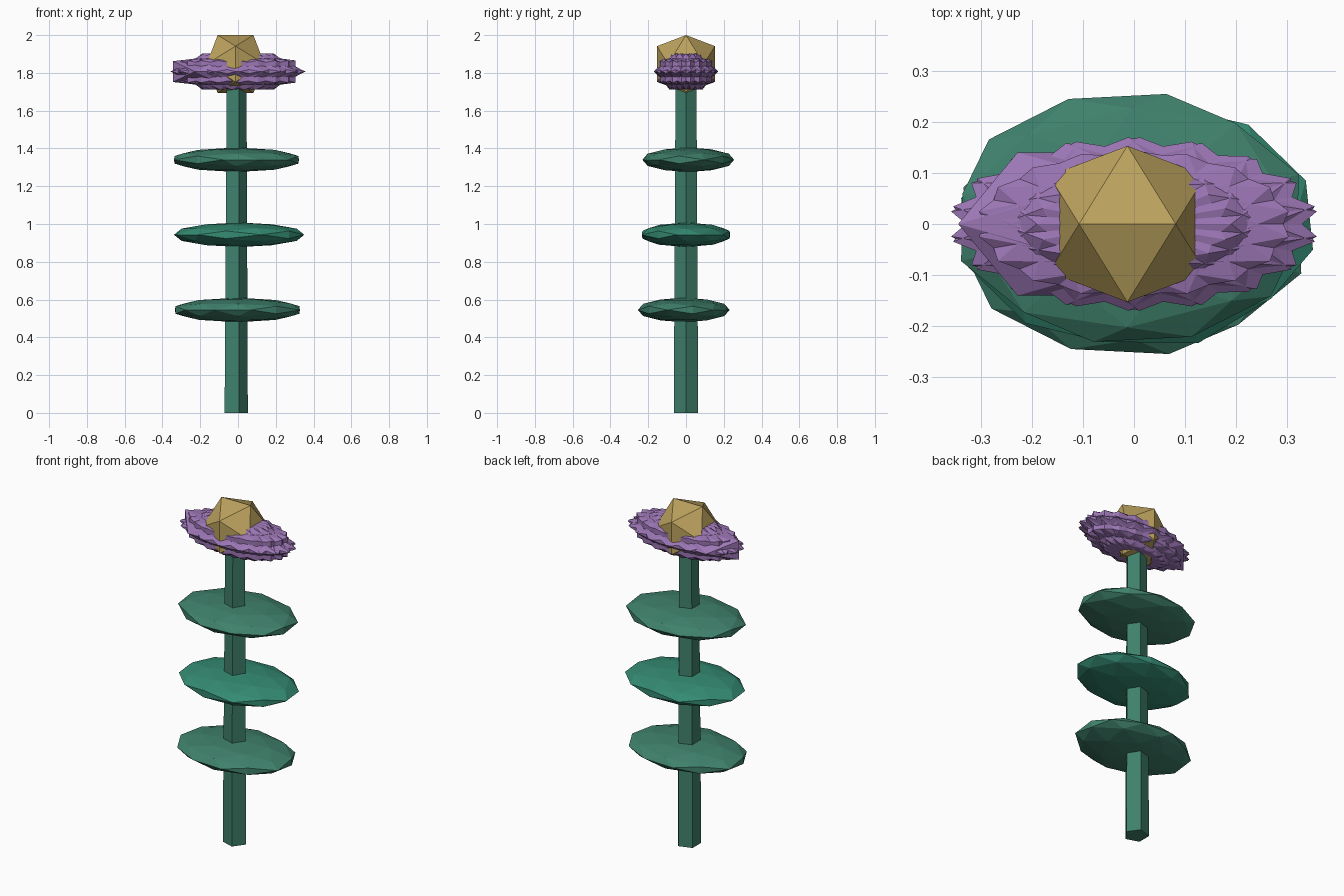
import bpy, bmesh, math
from mathutils import Matrix

if "Cube" in bpy.data.objects:
    bpy.data.objects.remove(bpy.data.objects["Cube"])

CX = -0.013


def material(name, col):
    m = bpy.data.materials.new(name)
    m.diffuse_color = (*col, 1)
    m.use_nodes = True
    m.node_tree.nodes["Principled BSDF"].inputs["Base Color"].default_value = m.diffuse_color
    return m


STEM = material("stem_green", (0.05, 0.22, 0.15))
LEAF = material("leaf_green", (0.05, 0.22, 0.15))
LEAF_BRIGHT = material("leaf_bright_green", (0.035, 0.26, 0.17))
PURPLE = material("petal_purple", (0.33, 0.18, 0.46))
GOLD = material("centre_gold", (0.50, 0.36, 0.11))


def finish(name, bm, mat):
    bmesh.ops.recalc_face_normals(bm, faces=bm.faces)
    me = bpy.data.meshes.new(name)
    bm.to_mesh(me)
    bm.free()
    me.materials.append(mat)
    ob = bpy.data.objects.new(name, me)
    bpy.context.collection.objects.link(ob)
    return ob


def add_ico(bm, loc, scale, turn=0.0, detail=1):
    """Icosahedron with an edge on top, turned about z, then stretched."""
    mat = (Matrix.Translation(loc)
           @ Matrix.Diagonal((*scale, 1))
           @ Matrix.Rotation(math.radians(turn), 4, 'Z')
           @ Matrix.Rotation(-math.atan(0.618034), 4, 'Y'))
    bmesh.ops.create_icosphere(bm, subdivisions=detail, radius=1, matrix=mat)


# five-sided tapered stem, corner towards +x
bm = bmesh.new()
rings = []
for z, r, cx in ((0, 0.068, -0.016), (1.77, 0.058, CX)):
    rings.append([bm.verts.new((cx + r * math.cos(k * math.tau / 5),
                                r * math.sin(k * math.tau / 5), z)) for k in range(5)])
for k in range(5):
    j = (k + 1) % 5
    bm.faces.new((rings[0][k], rings[0][j], rings[1][j], rings[1][k]))
bm.faces.new(rings[0][::-1])
bm.faces.new(rings[1])
finish("stem", bm, STEM)

# three flattened faceted leaves
leaves = (("lower_leaf", -0.003, -0.012, 0.545, 70, LEAF),
          ("middle_leaf", 0.006, 0.0, 0.943, 20, LEAF_BRIGHT),
          ("upper_leaf", -0.008, 0.012, 1.34, 110, LEAF))
for name, x, y, z, turn, mat in leaves:
    bm = bmesh.new()
    add_ico(bm, (x, y, z), (0.352, 0.248, 0.065), turn, 2)
    finish(name, bm, mat)

# spiky blossom: turned icosahedra sharing one centre
bm = bmesh.new()
N = 9
for i in range(N):
    add_ico(bm, (0, 0, 1.807), (0.362, 0.17, 0.112), i * 360 / N)
add_ico(bm, (-0.04, 0, 1.807), (0.358, 0.165, 0.105), 90)
finish("petals", bm, PURPLE)

# golden flower centre
bm = bmesh.new()
add_ico(bm, (CX, 0, 1.847), (0.18, 0.18, 0.18))
finish("flower_centre", bm, GOLD)
